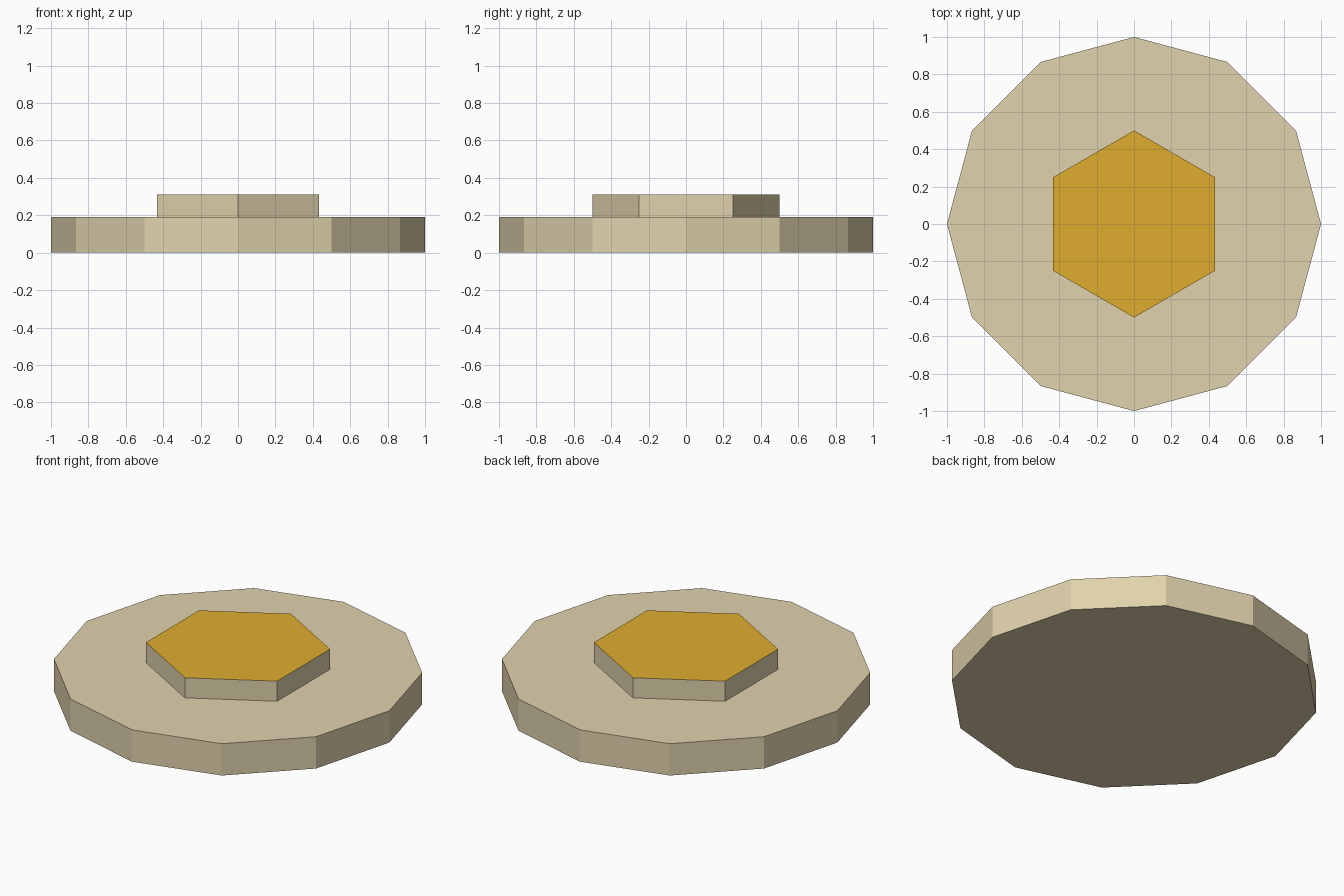
import bpy, bmesh, math

if "Cube" in bpy.data.objects:
    bpy.data.objects.remove(bpy.data.objects["Cube"])


def srgb(r, g, b):
    lin = [(c / 255 / 12.92) if c < 10.3 else ((c / 255 + 0.055) / 1.055) ** 2.4 for c in (r, g, b)]
    return (*lin, 1.0)


def material(name, rgb):
    m = bpy.data.materials.new(name)
    m.diffuse_color = srgb(*rgb)
    m.use_nodes = True
    m.node_tree.nodes["Principled BSDF"].inputs["Base Color"].default_value = m.diffuse_color
    return m


beige = material("beige_stone", (224, 210, 172))
gold = material("gold", (223, 172, 47))


def prism(name, sides, radius, z0, z1, mats, open_bottom=False):
    """Flat-sided prism with one corner on +y; the top takes the last material."""
    bm = bmesh.new()
    ring = [bm.verts.new((-radius * math.sin(2 * math.pi * i / sides),
                          radius * math.cos(2 * math.pi * i / sides), z0)) for i in range(sides)]
    base = bm.faces.new(ring)
    ext = bmesh.ops.extrude_face_region(bm, geom=[base], use_keep_orig=True)
    top = [g for g in ext["geom"] if isinstance(g, bmesh.types.BMVert)]
    bmesh.ops.translate(bm, verts=top, vec=(0, 0, z1 - z0))
    bmesh.ops.recalc_face_normals(bm, faces=bm.faces[:])
    bm.normal_update()
    for f in bm.faces:
        f.material_index = len(mats) - 1 if f.normal.z > 0.5 else 0
    if open_bottom:
        bottom = [f for f in bm.faces if f.normal.z < -0.5]
        bmesh.ops.delete(bm, geom=bottom, context='FACES_ONLY')
    me = bpy.data.meshes.new(name)
    bm.to_mesh(me)
    bm.free()
    for m in mats:
        me.materials.append(m)
    ob = bpy.data.objects.new(name, me)
    bpy.context.collection.objects.link(ob)
    return ob


# Twelve-sided base disc
prism("base_disc", 12, 1.0, 0.0, 0.19, [beige])
# Raised hexagonal centre with a gold top, resting on the disc
prism("raised_hexagon", 6, 0.5, 0.19, 0.31, [beige, gold], open_bottom=True)
